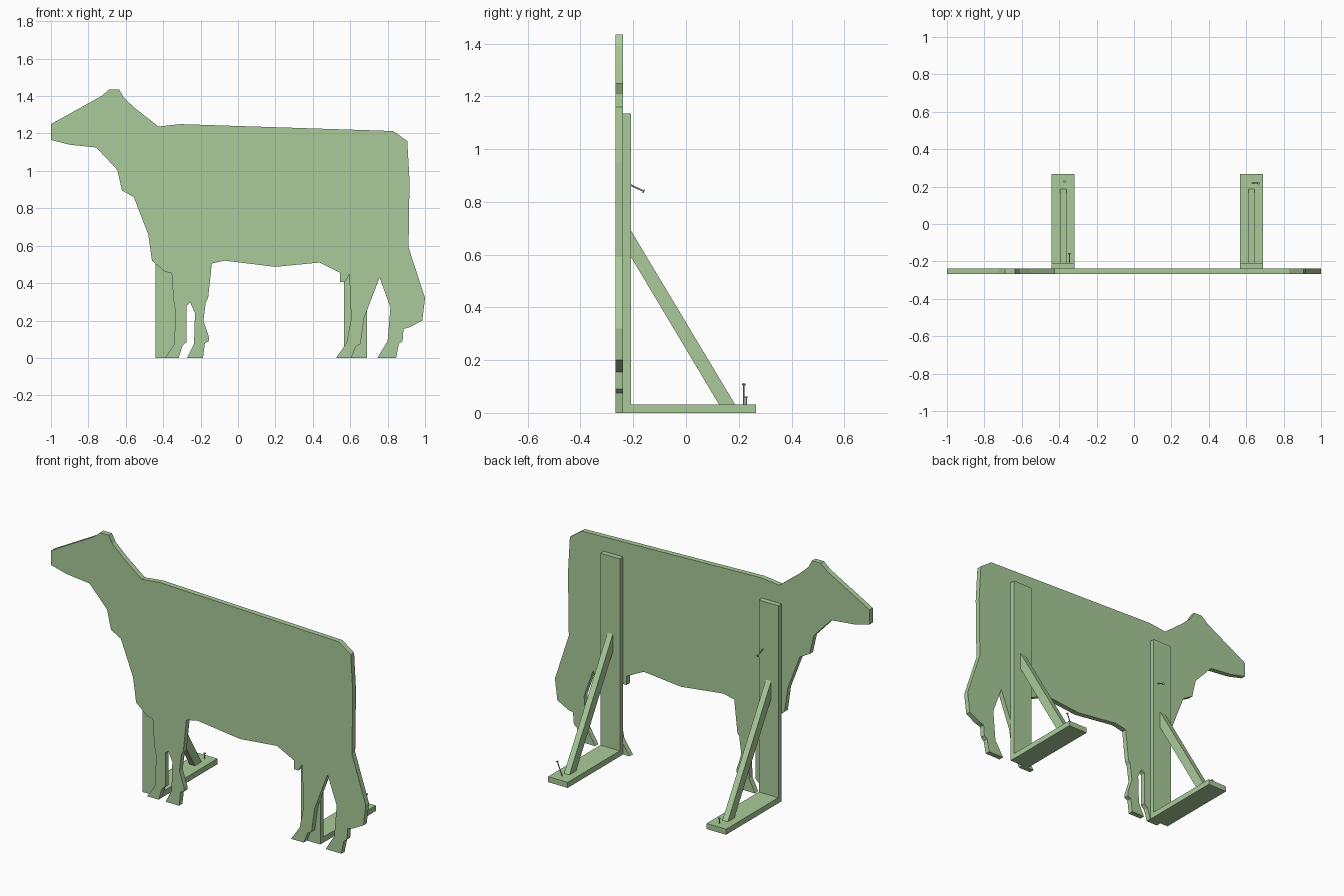
import bpy, bmesh
from mathutils import Vector

if "Cube" in bpy.data.objects:
    bpy.data.objects.remove(bpy.data.objects["Cube"])

green = bpy.data.materials.new("pale green")
green.diffuse_color = (0.40, 0.60, 0.32, 1)
green.use_nodes = True
green.node_tree.nodes["Principled BSDF"].inputs["Base Color"].default_value = green.diffuse_color


def finish(bm, name):
    bmesh.ops.recalc_face_normals(bm, faces=bm.faces)
    mesh = bpy.data.meshes.new(name)
    bm.to_mesh(mesh)
    bm.free()
    mesh.materials.append(green)
    obj = bpy.data.objects.new(name, mesh)
    bpy.context.collection.objects.link(obj)
    return obj


def prism(name, points, depth):
    """Extrude a closed 3D outline along a vector."""
    bm = bmesh.new()
    face = bm.faces.new([bm.verts.new(p) for p in points])
    ext = bmesh.ops.extrude_face_region(bm, geom=[face], use_keep_orig=True)
    new = [g for g in ext["geom"] if isinstance(g, bmesh.types.BMVert)]
    bmesh.ops.translate(bm, verts=new, vec=Vector(depth))
    bmesh.ops.triangulate(bm, faces=[f for f in bm.faces if len(f.verts) > 4])
    return finish(bm, name)


def side_prism(name, profile, x0, x1):
    return prism(name, [(x0, y, z) for y, z in profile], (x1 - x0, 0, 0))


def nail(name, base, tip):
    """Thin shank with a flat head at the tip."""
    base, tip = Vector(base), Vector(tip)
    d = tip - base
    rot = d.to_track_quat('Z', 'Y').to_matrix().to_4x4()
    bm = bmesh.new()
    for radius, length, centre in ((0.003, d.length, (base + tip) / 2),
                                   (0.007, 0.004, tip)):
        part = bmesh.ops.create_cone(bm, cap_ends=True, segments=10,
                                     radius1=radius, radius2=radius, depth=length)
        bmesh.ops.transform(bm, verts=part["verts"], matrix=rot)
        bmesh.ops.translate(bm, verts=part["verts"], vec=centre)
    return finish(bm, name)


# Flat animal silhouette: head, back, tail, hind legs, belly, front legs, neck
outline = [
    (-1, 1.25), (-.73, 1.40), (-.69, 1.435), (-.635, 1.435), (-.61, 1.39),
    (-.55, 1.335), (-.425, 1.237), (-.31, 1.25), (.83, 1.213), (.905, 1.16),
    (.917, .95), (.912, .59), (1, .32), (.985, .20), (.92, .165),
    (.885, .155), (.88, .09), (.86, .075), (.845, 0), (.745, 0),
    (.80, .09), (.815, .27), (.757, .43), (.715, .32), (.675, .215),
    (.655, .075), (.63, .06), (.605, 0), (.525, 0), (.58, .08),
    (.605, .21), (.595, .445), (.57, .405), (.545, .405), (.545, .455),
    (.435, .51), (.20, .487), (-.07, .52), (-.14, .505), (-.16, .32),
    (-.172, .30), (-.185, .20), (-.155, .11), (-.155, .09), (-.177, .08),
    (-.187, 0), (-.272, 0), (-.235, .075), (-.23, .24), (-.255, .295),
    (-.274, .28), (-.275, .085), (-.297, .065), (-.317, 0), (-.39, 0),
    (-.342, .07), (-.333, .24), (-.345, .31), (-.355, .455), (-.39, .46),
    (-.46, .52), (-.48, .66), (-.557, .86), (-.62, .895), (-.645, 1.005),
    (-.757, 1.125), (-.90, 1.14), (-1, 1.165)]
prism("cow_panel", [(x, -.268, z) for x, z in outline], (0, .03, 0))

# Two identical stands: upright board, foot board and diagonal brace
for label, cx in (("front", -.379), ("rear", .628)):
    h = .062
    side_prism(label + "_upright", [(-.238, 0), (-.208, 0), (-.208, 1.135), (-.238, 1.135)], cx - h, cx + h)
    side_prism(label + "_foot", [(-.208, 0), (.266, 0), (.266, .032), (-.208, .032)], cx - h, cx + h)
    side_prism(label + "_brace", [(-.208, .69), (-.208, .59), (.125, .032), (.186, .032)], cx - .017, cx + .017)

# Loose nails sticking out of the stands
nail("front_foot_nail", (-.372, .228, .028), (-.372, .228, .061))
nail("rear_foot_nail", (.632, .219, .028), (.665, .219, .108))
nail("upright_nail", (-.345, -.212, .865), (-.345, -.16, .84))
